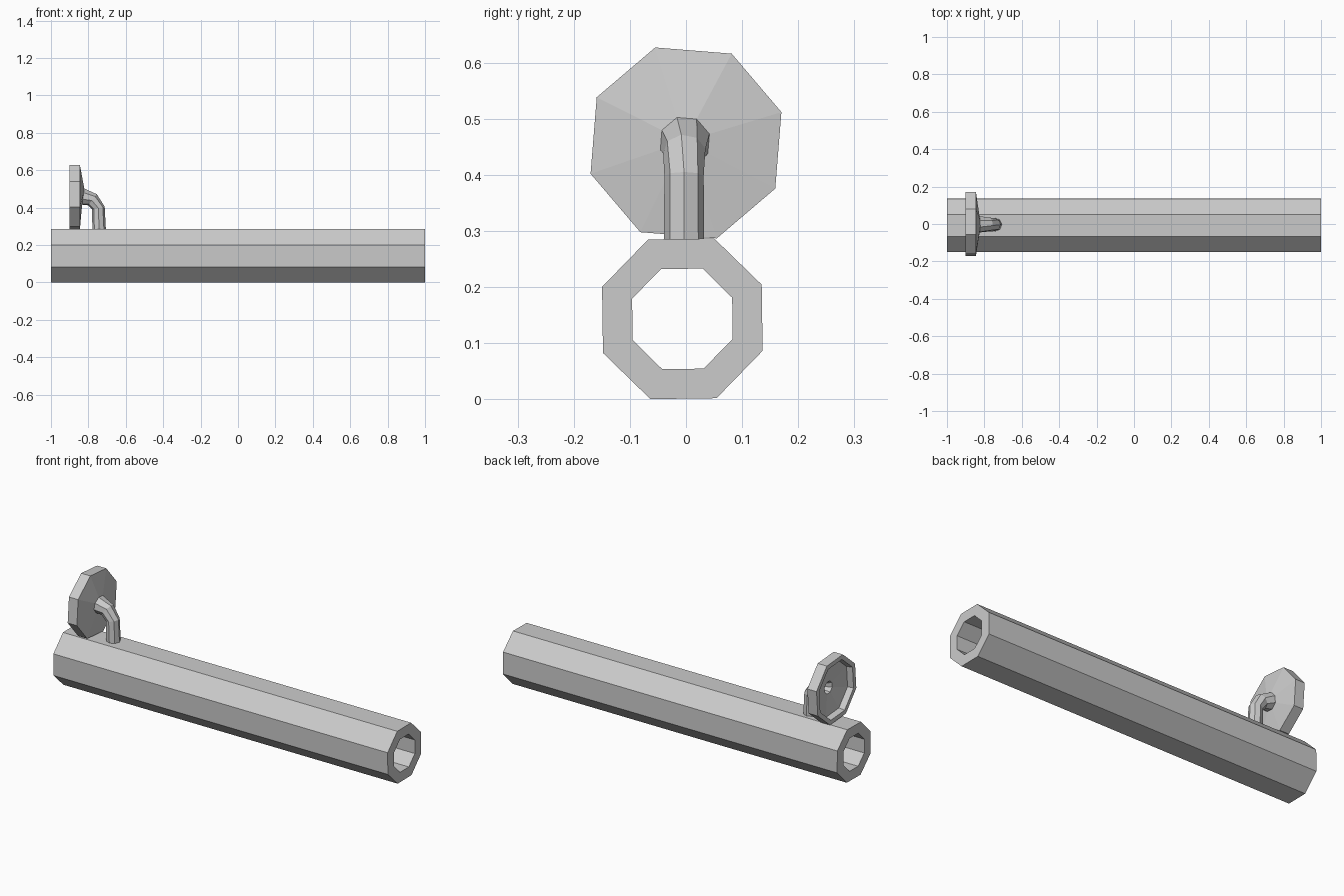
import bpy, bmesh, math

if "Cube" in bpy.data.objects:
    bpy.data.objects.remove(bpy.data.objects["Cube"])

SIDES = 8


def ring(x, y, z, r, tilt=90, phase=0):
    """Octagon whose axis leans 'tilt' degrees from vertical towards -x."""
    t = math.radians(tilt)
    pts = []
    for i in range(SIDES):
        a = math.radians(phase) + 2 * math.pi * i / SIDES
        u, v = r * math.cos(a), r * math.sin(a)
        pts.append((x + v * math.cos(t), y + u, z + v * math.sin(t)))
    return pts


def loft(name, rings, closed=False):
    """Skin octagonal rings; cap the ends or join last to first."""
    bm = bmesh.new()
    loops = [[bm.verts.new(p) for p in r] for r in rings]
    pairs = list(zip(loops, loops[1:]))
    if closed:
        pairs.append((loops[-1], loops[0]))
    for a, b in pairs:
        for i in range(SIDES):
            j = (i + 1) % SIDES
            bm.faces.new((a[i], a[j], b[j], b[i]))
    if not closed:
        bm.faces.new(loops[0])
        bm.faces.new(loops[-1])
    bmesh.ops.recalc_face_normals(bm, faces=bm.faces[:])
    mesh = bpy.data.meshes.new(name)
    bm.to_mesh(mesh)
    bm.free()
    obj = bpy.data.objects.new(name, mesh)
    bpy.context.collection.objects.link(obj)
    return obj


# long hollow barrel, open at both ends
CY, CZ = -0.0065, 0.1435
loft("barrel", [
    ring(-1, CY, CZ, 0.154, phase=23.3),
    ring(1, CY, CZ, 0.154, phase=23.3),
    ring(1, CY, CZ, 0.0965, phase=23),
    ring(-1, CY, CZ, 0.0965, phase=23),
], closed=True)

# bent neck flaring into the dished mouthpiece
DZ, PH = 0.457, 17.9
loft("mouthpiece", [
    ring(-0.742, -0.0035, 0.275, 0.036, 0, 0),
    ring(-0.747, -0.0035, 0.398, 0.035, 12, 0),
    ring(-0.778, -0.003, 0.442, 0.038, 52, 8),
    ring(-0.828, -0.002, 0.459, 0.046, 82, PH),
    # shallow cone, outer rim and lip
    ring(-0.845, 0, DZ, 0.1787, 90, PH),
    ring(-0.90, 0, DZ, 0.1787, 90, PH),
    ring(-0.90, 0, DZ, 0.154, 90, PH),
    # recessed floor and tapering bore
    ring(-0.868, 0, DZ, 0.148, 90, PH),
    ring(-0.852, 0, DZ, 0.034, 90, PH),
    ring(-0.80, -0.002, 0.447, 0.018, 75, PH),
])
